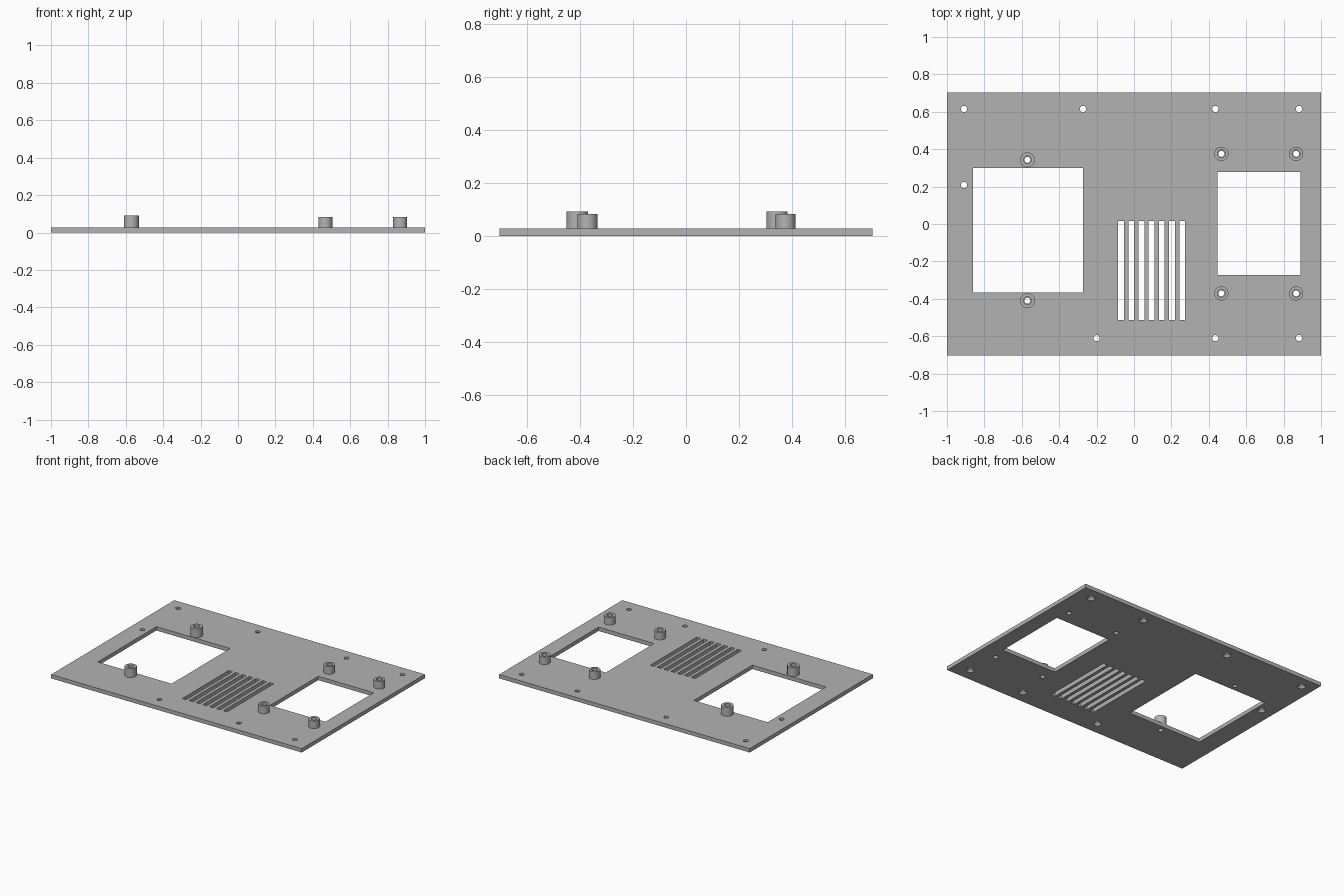
import bpy, bmesh, math

if "Cube" in bpy.data.objects:
    bpy.data.objects.remove(bpy.data.objects["Cube"])

W, D, T = 2.0, 1.404, 0.028      # plate width, depth, thickness
SEG = 32

gray = bpy.data.materials.new("light gray")
gray.diffuse_color = (0.45, 0.45, 0.45, 1)
gray.use_nodes = True
gray.node_tree.nodes["Principled BSDF"].inputs["Base Color"].default_value = gray.diffuse_color


def add_box(bm, x0, x1, y0, y1, z0, z1):
    vs = bmesh.ops.create_cube(bm, size=1)["verts"]
    for v in vs:
        v.co = ((x0 + x1) / 2 + v.co.x * (x1 - x0),
                (y0 + y1) / 2 + v.co.y * (y1 - y0),
                (z0 + z1) / 2 + v.co.z * (z1 - z0))


def add_lathe(bm, x, y, profile, caps=False, closed=False):
    """Revolve (radius, z) points around a vertical axis at x, y."""
    rings = [[bm.verts.new((x + r * math.cos(2 * math.pi * i / SEG),
                            y + r * math.sin(2 * math.pi * i / SEG), z))
              for i in range(SEG)] for r, z in profile]
    pairs = list(zip(rings, rings[1:]))
    if closed:
        pairs.append((rings[-1], rings[0]))
    for a, b in pairs:
        for i in range(SEG):
            j = (i + 1) % SEG
            bm.faces.new((a[i], a[j], b[j], b[i]))
    if caps:
        bm.faces.new(rings[0][::-1])
        bm.faces.new(rings[-1])


def finish(bm, name):
    bmesh.ops.recalc_face_normals(bm, faces=bm.faces[:])
    me = bpy.data.meshes.new(name)
    bm.to_mesh(me)
    bm.free()
    me.materials.append(gray)
    ob = bpy.data.objects.new(name, me)
    bpy.context.collection.objects.link(ob)
    return ob


def smooth(ob):
    bpy.ops.object.select_all(action="DESELECT")
    ob.select_set(True)
    bpy.context.view_layer.objects.active = ob
    bpy.ops.object.shade_smooth_by_angle(angle=math.radians(30))


# x, y, outer radius, top height of each standoff
standoffs = [(-0.57, y, 0.04, 0.092) for y in (0.343, -0.41)]
standoffs += [(x, y, 0.0377, 0.083) for x in (0.467, 0.867) for y in (0.375, -0.371)]

# Countersunk screw holes
screws = [(x, 0.615) for x in (-0.909, -0.273, 0.435, 0.882)]
screws += [(x, -0.61) for x in (-0.2, 0.435, 0.882)] + [(-0.909, 0.209)]

# Cutter: windows, vent slots, screw holes, standoff holes
lo, hi = -0.02, T + 0.02
bm = bmesh.new()
add_box(bm, -0.862, -0.273, -0.367, 0.30, lo, hi)
add_box(bm, 0.446, 0.889, -0.272, 0.278, lo, hi)
for i in range(7):
    x = -0.085 + i * 0.0546
    add_box(bm, x, x + 0.031, -0.513, 0.017, lo, hi)
for x, y in screws:
    add_lathe(bm, x, y, [(0.027, lo), (0.027, 0), (0.0168, 0.014), (0.0168, hi)], caps=True)
for x, y, r, top in standoffs:
    add_lathe(bm, x, y, [(0.016, lo), (0.016, hi)], caps=True)
cutter = finish(bm, "cutter")
cutter.hide_render = True

# Plate
bm = bmesh.new()
add_box(bm, -W / 2, W / 2, -D / 2, D / 2, 0, T)
plate = finish(bm, "plate")
mod = plate.modifiers.new("cutouts", "BOOLEAN")
mod.operation = "DIFFERENCE"
mod.solver = "EXACT"
mod.object = cutter
bpy.context.view_layer.objects.active = plate
bpy.ops.object.modifier_apply(modifier=mod.name)
bpy.data.objects.remove(cutter)
smooth(plate)

# Hollow standoffs
for n, (x, y, r, top) in enumerate(standoffs, 1):
    bm = bmesh.new()
    add_lathe(bm, x, y, [(r, T), (r, top), (0.021, top), (0.021, T)])
    smooth(finish(bm, f"standoff_{n}"))
